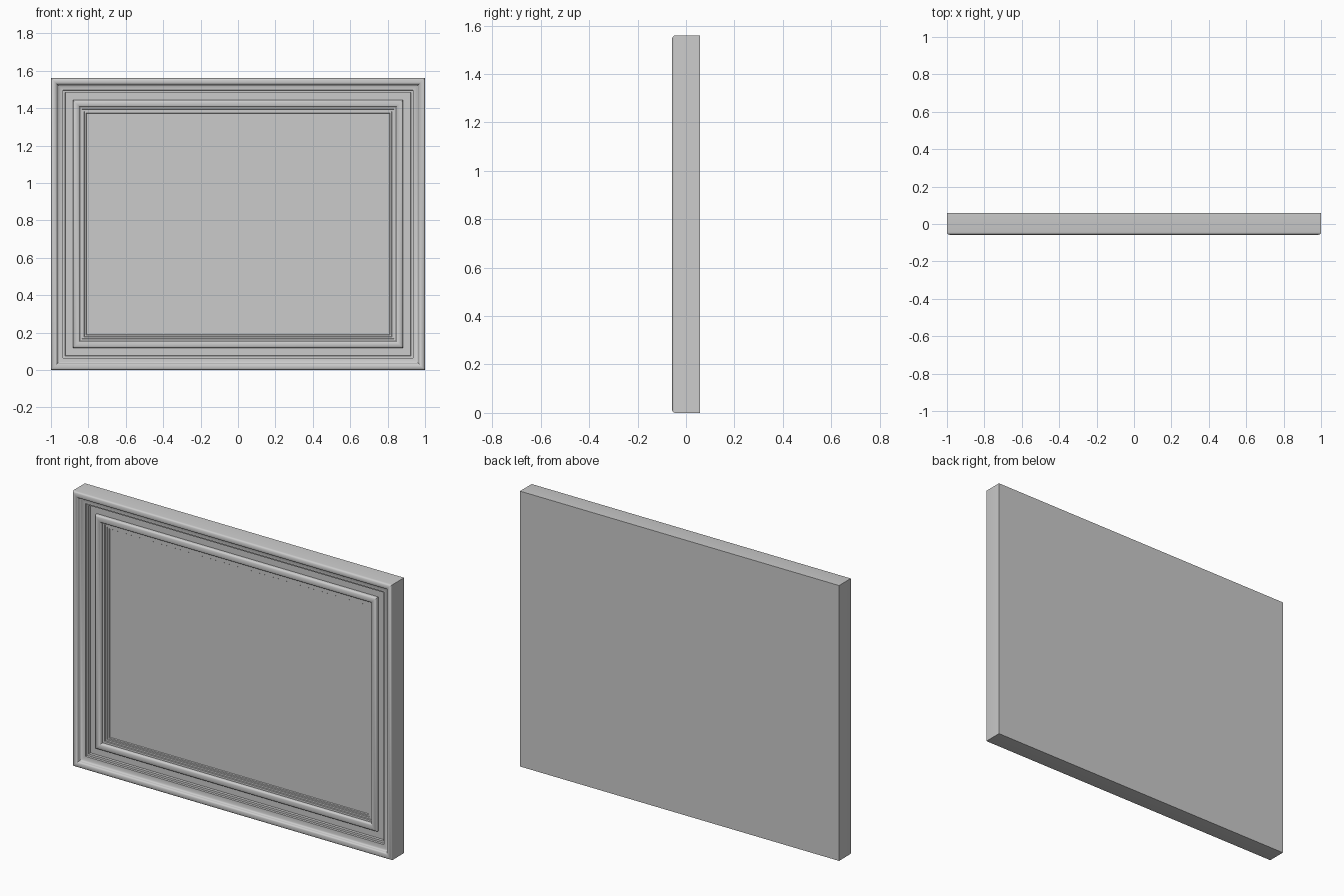
import bpy, bmesh, math

if "Cube" in bpy.data.objects:
    bpy.data.objects.remove(bpy.data.objects["Cube"])

W, H, FRONT, BACK = 1.0, 1.56, -0.058, 0.058


def arc(cx, cy, rx, ry, a0, a1, n=8):
    """Elliptical arc of (inset, depth) points, angles in degrees."""
    pts = []
    for i in range(n + 1):
        a = math.radians(a0 + (a1 - a0) * i / n)
        pts.append((cx + rx * math.cos(a), cy - ry * math.sin(a)))
    return pts


def ring(bm, inset, y):
    x, lo, hi = W - inset, inset, H - inset
    return [bm.verts.new(p) for p in ((-x, y, lo), (x, y, lo), (x, y, hi), (-x, y, hi))]


def finish(bm, name):
    bmesh.ops.recalc_face_normals(bm, faces=bm.faces)
    me = bpy.data.meshes.new(name)
    bm.to_mesh(me)
    bm.free()
    ob = bpy.data.objects.new(name, me)
    bpy.context.collection.objects.link(ob)
    bpy.ops.object.select_all(action='DESELECT')
    ob.select_set(True)
    bpy.context.view_layer.objects.active = ob
    bpy.ops.object.shade_smooth_by_angle(angle=math.radians(35))
    return ob


# moulding profile: (inset from outer edge, depth behind the front)
profile = [(0, BACK - FRONT)]
profile += arc(0.017, 0.014, 0.017, 0.014, 180, 0, 10)       # outer bead
profile += arc(0.064, 0.014, 0.030, 0.014, 180, 270, 6)      # cove
profile += [(0.065, 0.040), (0.076, 0.041), (0.077, 0.055),  # steps
            (0.117, 0.055)]                                  # flat band
profile += arc(0.136, 0.047, 0.019, 0.013, 180, 0, 10)       # inner bead
profile += [(0.155, 0.054), (0.165, 0.055), (0.167, 0.060),
            (0.177, 0.060), (0.179, 0.064), (0.187, 0.064), (0.190, 0.069)]

# mitred frame with closed back
bm = bmesh.new()
rings = [ring(bm, d, FRONT + y) for d, y in profile]
for a, b in zip(rings, rings[1:]):
    for i in range(4):
        j = (i + 1) % 4
        bm.faces.new((a[i], a[j], b[j], b[i]))
bm.faces.new(rings[0][::-1])
# cap the opening while orienting the faces, then remove it for the panel
cap = bm.faces.new(rings[-1])
bmesh.ops.recalc_face_normals(bm, faces=bm.faces)
bmesh.ops.delete(bm, geom=[cap], context='FACES_ONLY')
finish(bm, "frame")

# flat picture panel filling the opening
bm = bmesh.new()
bm.faces.new(ring(bm, *(profile[-1][0], FRONT + profile[-1][1])))
panel = finish(bm, "picture_panel")
if panel.data.polygons[0].normal.y > 0:
    panel.data.flip_normals()
